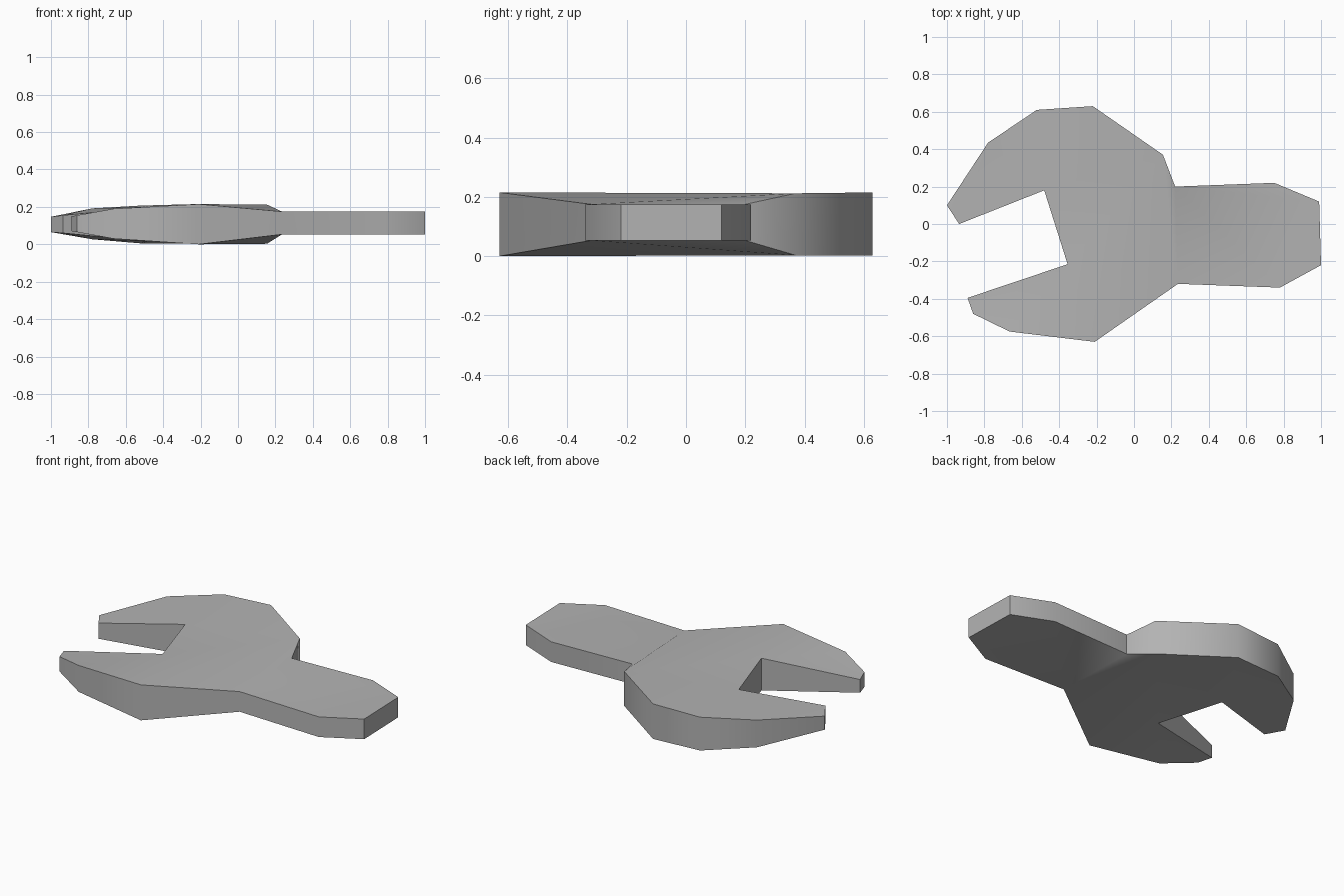
import bpy, bmesh, math

cube = bpy.data.objects.get("Cube")
if cube:
    bpy.data.objects.remove(cube, do_unlink=True)

# Single steel grey
steel = bpy.data.materials.new("steel grey")
steel.use_nodes = True
GREY = (0.45, 0.45, 0.45, 1)
steel.diffuse_color = GREY
steel.node_tree.nodes["Principled BSDF"].inputs["Base Color"].default_value = GREY

# Outline corners, counter-clockwise: x, y, bottom z, top z
outline = {
    "upper_tip": (-1.0, 0.10, 0.065, 0.147),
    "upper_tip_inner": (-0.935, 0.0, 0.06, 0.155),
    "notch_upper": (-0.48, 0.18, 0.015, 0.20),
    "notch_lower": (-0.355, -0.215, 0.01, 0.205),
    "lower_tip_inner": (-0.89, -0.395, 0.07, 0.15),
    "lower_tip": (-0.86, -0.48, 0.065, 0.155),
    "lower_bend": (-0.665, -0.575, 0.03, 0.19),
    "lower_shoulder": (-0.21, -0.63, 0.0, 0.215),
    "neck_lower": (0.235, -0.32, 0.053, 0.175),
    "grip_lower": (0.78, -0.34, 0.053, 0.175),
    "end_lower": (1.0, -0.22, 0.053, 0.175),
    "end_upper": (0.99, 0.12, 0.053, 0.175),
    "grip_upper": (0.75, 0.22, 0.053, 0.175),
    "neck_upper": (0.22, 0.20, 0.053, 0.175),
    "heel": (0.155, 0.37, 0.003, 0.212),
    "back": (-0.22, 0.63, 0.003, 0.215),
    "back_bend": (-0.52, 0.61, 0.005, 0.207),
    "upper_bend": (-0.78, 0.435, 0.027, 0.192),
}

# Facets of the flat sides, each named by its corners
facets = [
    "neck_lower grip_lower end_lower end_upper grip_upper neck_upper",
    "neck_lower neck_upper heel",
    "lower_shoulder neck_lower heel",
    "notch_lower lower_shoulder heel",
    "notch_upper notch_lower heel",
    "notch_upper heel back",
    "notch_upper back back_bend",
    "notch_upper back_bend upper_bend",
    "notch_upper upper_bend upper_tip_inner",
    "upper_tip upper_tip_inner upper_bend",
    "notch_lower lower_bend lower_shoulder",
    "notch_lower lower_tip lower_bend",
    "notch_lower lower_tip_inner lower_tip",
]

bm = bmesh.new()
low = {n: bm.verts.new((x, y, b)) for n, (x, y, b, t) in outline.items()}
high = {n: bm.verts.new((x, y, t)) for n, (x, y, b, t) in outline.items()}

# Top and underside
for facet in facets:
    names = facet.split()
    bm.faces.new([high[n] for n in names])
    bm.faces.new([low[n] for n in reversed(names)])

# Side walls
ring = list(outline)
for a, b in zip(ring, ring[1:] + ring[:1]):
    bm.faces.new((low[a], low[b], high[b], high[a]))
bmesh.ops.recalc_face_normals(bm, faces=bm.faces)

mesh = bpy.data.meshes.new("wrench_head")
bm.to_mesh(mesh)
bm.free()
mesh.materials.append(steel)
wrench = bpy.data.objects.new("wrench_head", mesh)
bpy.context.collection.objects.link(wrench)

# Smooth rounded walls, crisp rim
bpy.ops.object.select_all(action="DESELECT")
wrench.select_set(True)
bpy.context.view_layer.objects.active = wrench
bpy.ops.object.shade_smooth_by_angle(angle=math.radians(44))
